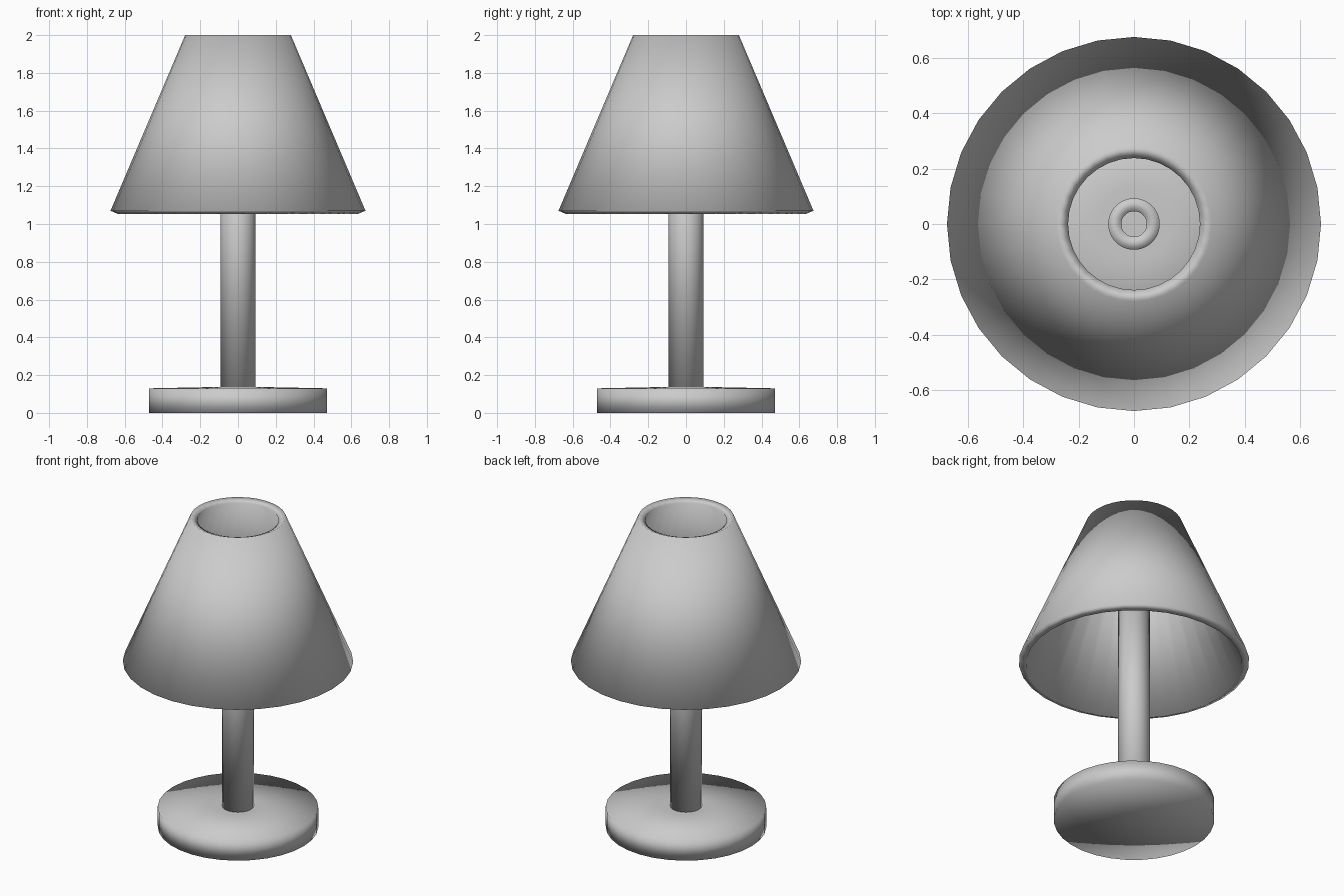
import bpy, bmesh, math

if "Cube" in bpy.data.objects:
    bpy.data.objects.remove(bpy.data.objects["Cube"])

SIDES = 32


def lathe(name, profile, closed):
    """Spin an (r, z) profile around the z axis into a smooth object."""
    bm = bmesh.new()
    verts = [bm.verts.new((r, 0, z)) for r, z in profile]
    pairs = list(zip(verts, verts[1:]))
    if closed:
        pairs.append((verts[-1], verts[0]))
    edges = [bm.edges.new(p) for p in pairs]
    bmesh.ops.spin(bm, geom=verts + edges, cent=(0, 0, 0), axis=(0, 0, 1),
                   angle=math.tau, steps=SIDES, use_duplicate=False)
    bmesh.ops.remove_doubles(bm, verts=bm.verts[:], dist=0.0001)
    bmesh.ops.recalc_face_normals(bm, faces=bm.faces[:])
    for f in bm.faces:
        f.smooth = True
    mesh = bpy.data.meshes.new(name)
    bm.to_mesh(mesh)
    bm.free()
    obj = bpy.data.objects.new(name, mesh)
    bpy.context.collection.objects.link(obj)
    return obj


# Heavy round foot, rising very slightly towards the pole
lathe("base", [(0, 0), (0.47, 0), (0.47, 0.13), (0.13, 0.137), (0, 0.137)], False)

# Hollow upright tube, open at the top inside the shade
lathe("pole", [(0.093, 0.12), (0.093, 1.6), (0.046, 1.6), (0.046, 0.12)], True)

# Thick-walled conical shade, open at both ends
lathe("shade", [(0.675, 1.07), (0.28, 2.0), (0.238, 1.982), (0.633, 1.052)], True)
